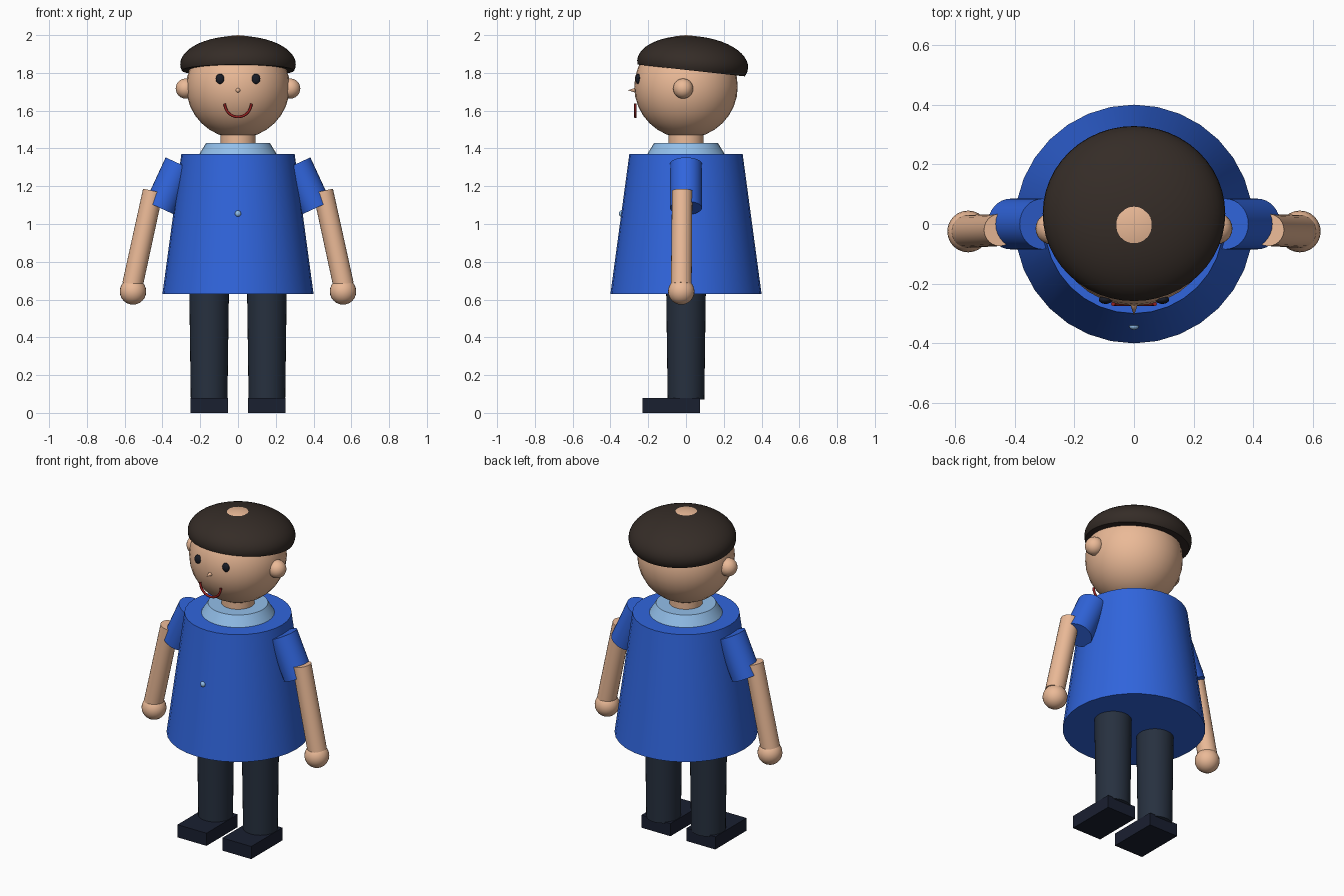
import bpy, bmesh, math
from mathutils import Vector

if "Cube" in bpy.data.objects:
    bpy.data.objects.remove(bpy.data.objects["Cube"])


def colour(name, r, g, b):
    m = bpy.data.materials.new(name)
    m.diffuse_color = (r, g, b, 1)
    m.use_nodes = True
    m.node_tree.nodes["Principled BSDF"].inputs["Base Color"].default_value = m.diffuse_color
    return m


SKIN = colour("skin", 0.83, 0.49, 0.31)
HAIR = colour("dark_brown", 0.035, 0.025, 0.02)
BLUE = colour("blue", 0.03, 0.13, 0.72)
PALE = colour("pale_blue", 0.29, 0.52, 0.82)
NAVY = colour("navy", 0.02, 0.03, 0.05)
SHOE = colour("shoe", 0.01, 0.014, 0.03)
BLACK = colour("black", 0.01, 0.012, 0.02)
RED = colour("red", 0.3, 0.015, 0.015)


def finish(name, mat):
    o = bpy.context.object
    o.name = o.data.name = name
    o.data.materials.append(mat)
    bpy.ops.object.transform_apply(location=False, rotation=True, scale=True)
    bpy.ops.object.shade_smooth_by_angle(angle=math.radians(35))
    return o


def ball(name, mat, loc, size, tilt=0, segs=32):
    bpy.ops.mesh.primitive_uv_sphere_add(segments=segs, ring_count=segs // 2, location=loc)
    o = bpy.context.object
    o.scale = size
    o.rotation_euler.x = tilt
    return finish(name, mat)


def rod(name, mat, a, b, ra, rb, segs=32):
    """Closed cylinder or cone between two points."""
    a, b = Vector(a), Vector(b)
    d = b - a
    bpy.ops.mesh.primitive_cone_add(vertices=segs, radius1=ra, radius2=rb,
                                    depth=d.length, location=(a + b) / 2)
    bpy.context.object.rotation_euler = d.to_track_quat('Z', 'Y').to_euler()
    return finish(name, mat)


# head and neck
ball("head", SKIN, (0, 0, 1.727), (0.274, 0.274, 0.273))
rod("neck", SKIN, (0, 0, 1.40), (0, 0, 1.50), 0.093, 0.093)

# hair: flattened ball, cut along a plane sloping down to the back
hair = ball("hair", HAIR, (0, 0.035, 1.846), (0.306, 0.294, 0.149), -math.radians(4), 48)
bm = bmesh.new()
bm.from_mesh(hair.data)
cut = bmesh.ops.bisect_plane(bm, geom=bm.verts[:] + bm.edges[:] + bm.faces[:],
                             plane_co=(0, 0, 1.812 - 1.846), plane_no=(0, 0.11, 1),
                             clear_inner=True)
bmesh.ops.holes_fill(bm, edges=[e for e in bm.edges if e.is_boundary], sides=0)
bm.to_mesh(hair.data)
bm.free()
bpy.ops.object.shade_smooth_by_angle(angle=math.radians(35))

# nose
rod("nose", SKIN, (0, -0.265, 1.708), (0, -0.308, 1.708), 0.014, 0.0, 12)

# smile: half ring swept from a curve
curve = bpy.data.curves.new("mouth", 'CURVE')
curve.dimensions = '3D'
curve.bevel_depth = 0.007
curve.bevel_resolution = 2
curve.use_fill_caps = True
line = curve.splines.new('POLY')
line.points.add(20)
for i, p in enumerate(line.points):
    t = math.pi * (1 + i / 20)
    p.co = (0.07 * math.cos(t), -0.268, 1.637 + 0.07 * math.sin(t), 1)
mouth = bpy.data.objects.new("mouth", curve)
bpy.context.collection.objects.link(mouth)
curve.materials.append(RED)

# shirt, collar and button
rod("shirt_body", BLUE, (0, 0, 0.63), (0, 0, 1.37), 0.40, 0.30)
rod("collar", PALE, (0, 0, 1.37), (0, 0, 1.43), 0.205, 0.168)
ball("button", PALE, (0, -0.343, 1.055), (0.016, 0.012, 0.016), 0, 16)

# paired parts
for s, side in ((-1, "left"), (1, "right")):
    ball(side + "_ear", SKIN, (s * 0.277, -0.015, 1.717), (0.053, 0.053, 0.053), 0, 24)
    ball(side + "_eye", BLACK, (s * 0.095, -0.254, 1.768), (0.023, 0.014, 0.027), 0, 16)
    rod(side + "_sleeve", BLUE, (s * 0.413, 0, 1.085), (s * 0.306, 0, 1.317), 0.085, 0.085)
    rod(side + "_arm", SKIN, (s * 0.558, -0.025, 0.68), (s * 0.45, -0.02, 1.175), 0.055, 0.054, 24)
    ball(side + "_hand", SKIN, (s * 0.556, -0.025, 0.643), (0.07, 0.07, 0.07), 0, 24)
    rod(side + "_leg", NAVY, (s * 0.153, 0, 0.07), (s * 0.153, 0, 0.65), 0.097, 0.105)
    bpy.ops.mesh.primitive_cube_add(size=1, location=(s * 0.153, -0.078, 0.039))
    bpy.context.object.scale = (0.198, 0.305, 0.078)
    finish(side + "_shoe", SHOE)
